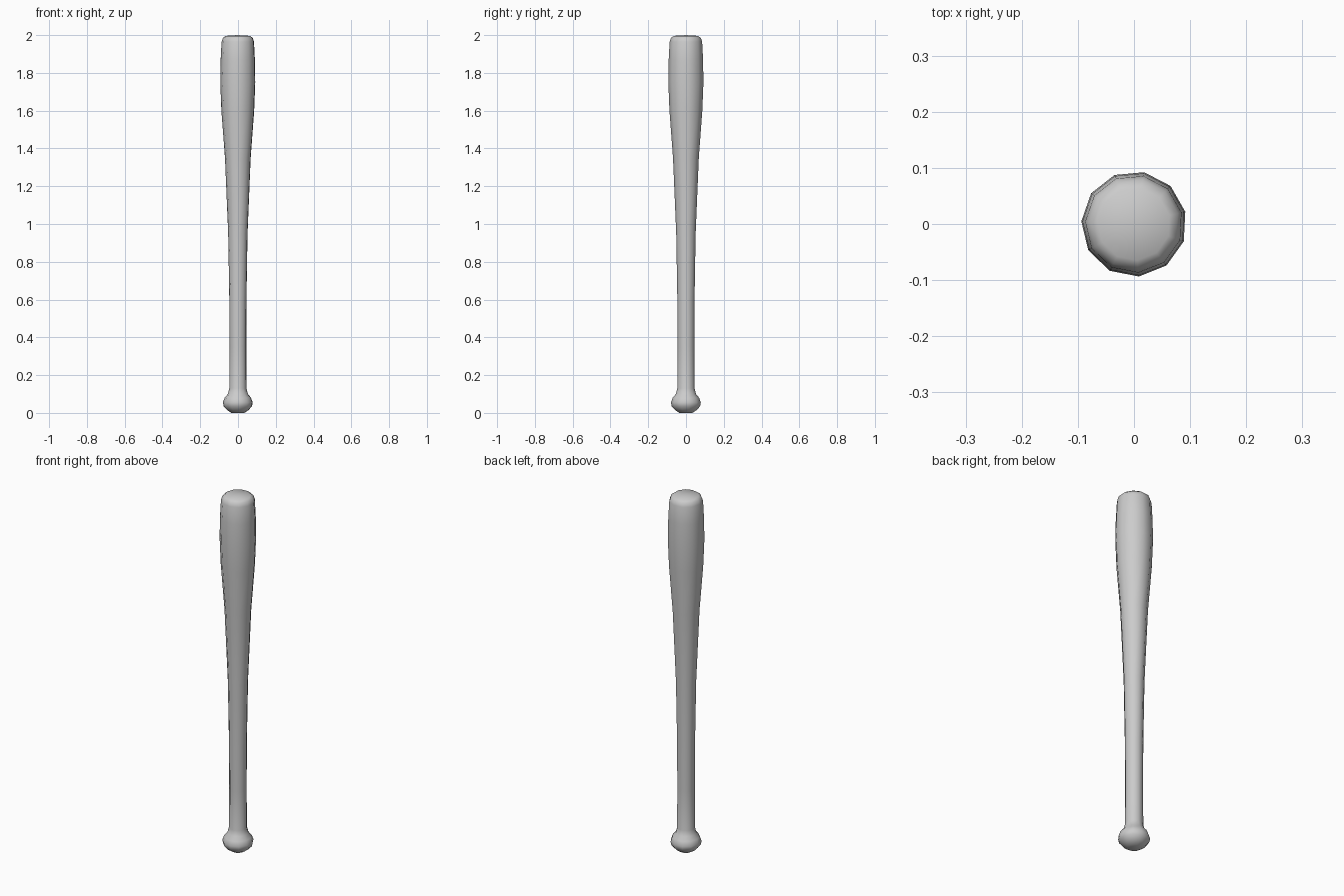
import bpy, bmesh, math

cube = bpy.data.objects.get("Cube")
if cube:
    bpy.data.objects.remove(cube)

SIDES = 11
START = math.radians(13.5)

# One plain grey for the whole bat
grey = bpy.data.materials.new("plain grey")
grey.use_nodes = True
colour = (0.6, 0.6, 0.6, 1)
grey.diffuse_color = colour
grey.node_tree.nodes["Principled BSDF"].inputs["Base Color"].default_value = colour

# Profile from knob to tip: (radius, height)
knob = [(0.035, 0.0), (0.058, 0.015), (0.076, 0.035), (0.08, 0.055),
        (0.071, 0.08), (0.054, 0.1), (0.046, 0.13)]
handle = [(0.045, 0.35), (0.046, 0.6), (0.052, 0.95)]
barrel = [(0.069, 1.35), (0.088, 1.6), (0.094, 1.75), (0.092, 1.87),
          (0.087, 1.965), (0.08, 1.985), (0.065, 1.996)]

# Turn the profile into rings, bridge them and close both ends
bm = bmesh.new()
rings = []
for radius, height in knob + handle + barrel:
    angles = [START + 2 * math.pi * i / SIDES for i in range(SIDES)]
    rings.append([bm.verts.new((radius * math.cos(a), radius * math.sin(a), height))
                  for a in angles])
for low, high in zip(rings, rings[1:]):
    for i in range(SIDES):
        j = (i + 1) % SIDES
        bm.faces.new((low[i], low[j], high[j], high[i]))
tip = bm.verts.new((0, 0, 2))
for i in range(SIDES):
    bm.faces.new((rings[-1][i], rings[-1][(i + 1) % SIDES], tip))
bm.faces.new(rings[0][::-1])

mesh = bpy.data.meshes.new("bat")
bm.to_mesh(mesh)
bm.free()
mesh.materials.append(grey)
mesh.shade_smooth()
bat = bpy.data.objects.new("bat", mesh)
bpy.context.collection.objects.link(bat)
